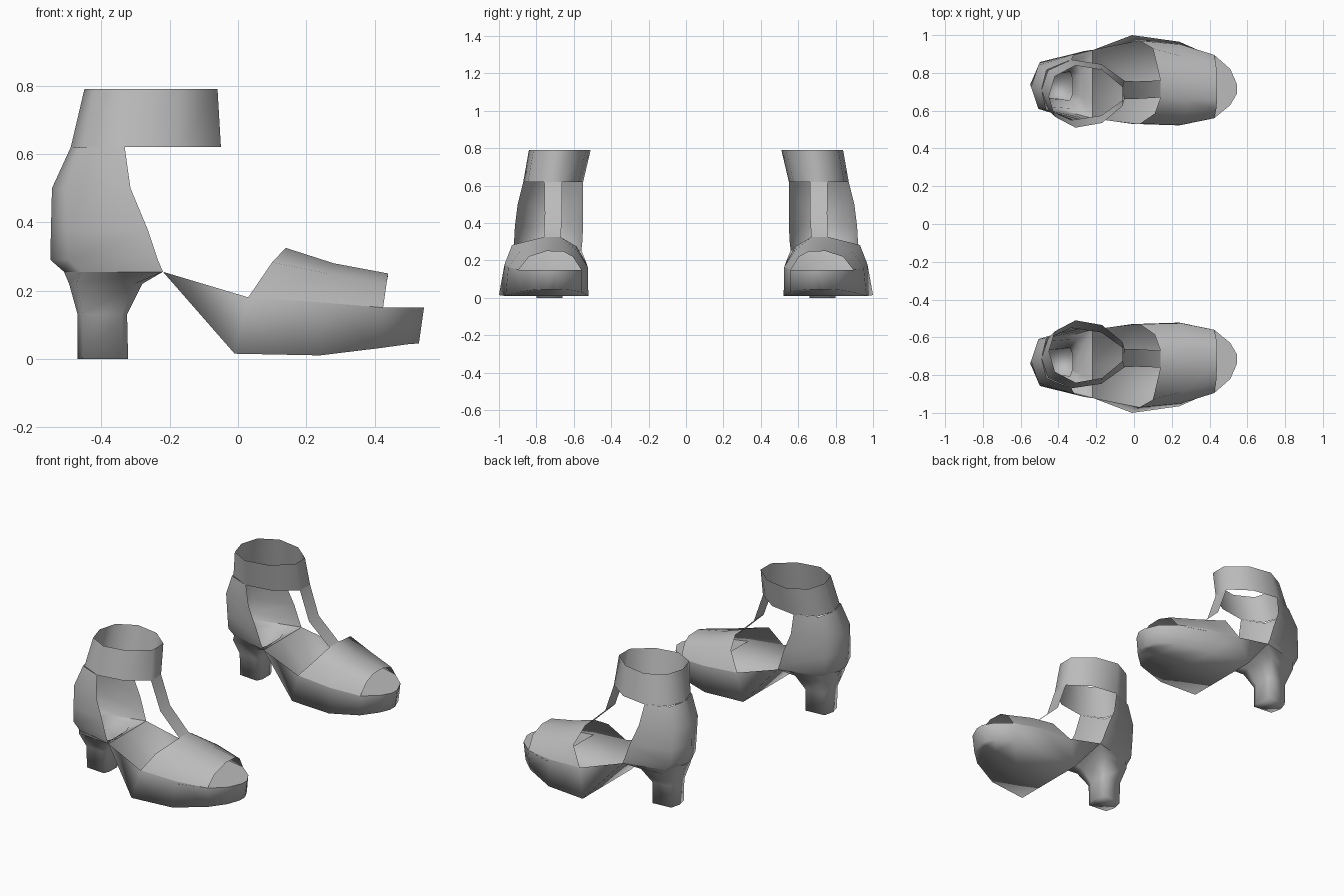
import bpy, bmesh, math

cube = bpy.data.objects.get("Cube")
if cube:
    bpy.data.objects.remove(cube)

grey = bpy.data.materials.new("plain grey")
grey.use_nodes = True
grey.diffuse_color = (0.5, 0.5, 0.5, 1)
grey.node_tree.nodes["Principled BSDF"].inputs["Base Color"].default_value = (0.5, 0.5, 0.5, 1)


def loft(name, rows, closed=False, cap_end=False):
    """Skin a list of point rows, then mirror the part to the second shoe."""
    bm = bmesh.new()
    grid = [[bm.verts.new(p) for p in row] for row in rows]
    n = len(rows[0])
    for a, b in zip(grid, grid[1:]):
        for i in range(n if closed else n - 1):
            j = (i + 1) % n
            bm.faces.new((a[i], a[j], b[j], b[i]))
    if cap_end:
        bm.faces.new(grid[-1])
    bmesh.ops.remove_doubles(bm, verts=bm.verts, dist=0.0005)
    bmesh.ops.recalc_face_normals(bm, faces=bm.faces)
    mesh = bpy.data.meshes.new(name)
    bm.to_mesh(mesh)
    bm.free()
    mesh.materials.append(grey)
    ob = bpy.data.objects.new(name, mesh)
    bpy.context.collection.objects.link(ob)
    bpy.ops.object.select_all(action='DESELECT')
    ob.select_set(True)
    bpy.context.view_layer.objects.active = ob
    bpy.ops.object.shade_smooth_by_angle(angle=math.radians(100))
    mirror = ob.modifiers.new("second shoe", 'MIRROR')
    mirror.use_axis = (False, True, False)
    mirror.use_mirror_merge = False
    return ob


def ring(half, z, back, front, outer, inner, middle=False):
    """Outline at one height, from half a plan shape (u: back to front, v: width)."""
    pts = [(u, -v) for u, v in half] + ([(0, 0)] if middle else []) + [(u, v) for u, v in reversed(half)]
    mid, wide = (outer + inner) / 2, (inner - outer) / 2
    return [(back + u * (front - back), mid + v * wide, z) for u, v in pts]


# Ankle collar: closed band
band = [(1, .3), (.72, .85), (.36, 1), (.08, .65)]
loft("ankle_collar", [ring(band, .79, -.45, -.06, -.84, -.51, True),
                      ring(band, .62, -.49, -.05, -.87, -.55, True)], closed=True)

# Heel counter: shell open to the front
shell = [(1, 1), (.17, .66)]
levels = [(.62, -.49, -.332, -.87, -.55), (.5, -.545, -.315, -.9, -.55),
          (.38, -.548, -.265, -.915, -.55), (.29, -.55, -.235, -.92, -.555),
          (.255, -.51, -.22, -.92, -.56)]
loft("heel_counter", [ring(shell, *lv, middle=True) for lv in levels])

# Hollow block heel with a closed foot
block = [(1, .5), (1, 1), (.17, .66)]
post = [(1, .5), (.9, 1), (.1, .85)]
loft("block_heel", [ring(block, .255, -.51, -.22, -.92, -.56, True),
                    ring(post, .22, -.495, -.28, -.86, -.61, True),
                    ring(post, .13, -.47, -.325, -.805, -.655, True),
                    ring(post, 0, -.47, -.322, -.8, -.66, True)], closed=True, cap_end=True)

# Sole and side walls: rim x, bottom x, rim z, bottom z, outer rim, outer bottom, inner rim, inner bottom
stations = [(-.22, -.22, .255, .255, -.92, -.92, -.56, -.56),
            (.03, -.01, .18, .015, -.97, -1, -.53, -.53),
            (.25, .24, .165, .01, -.95, -.965, -.525, -.522),
            (.425, .42, .15, .032, -.895, -.885, -.56, -.56),
            (.51, .5, .15, .043, -.82, -.815, -.63, -.63),
            (.545, .53, .15, .045, -.74, -.74, -.69, -.69)]
walls = [[(xr, yo, zr), (xb, yob, zb), (xb, (yob + yib) / 2, zb), (xb, yib, zb), (xr, yi, zr)]
         for xr, xb, zr, zb, yo, yob, yi, yib in stations]
loft("sole_and_walls", walls, cap_end=True)

# Vamp: arch over the toes, joined to the wall rims
vamp = [[(.03, -.97, .18), (.1, -.93, .283), (.14, -.76, .325),
         (.14, -.67, .325), (.11, -.585, .275), (.03, -.53, .18)],
        [(.25, -.95, .165), (.265, -.885, .25), (.28, -.75, .28),
         (.28, -.66, .28), (.27, -.58, .25), (.25, -.525, .165)],
        [(.425, -.895, .15), (.435, -.84, .22), (.44, -.745, .25),
         (.44, -.655, .247), (.435, -.605, .22), (.425, -.56, .15)]]
loft("vamp", vamp)

# Instep strap from vamp to collar
strap = [(-.05, -.758, -.662, .62), (.01, -.755, -.662, .45), (.14, -.76, -.67, .325)]
loft("instep_strap", [[(x, a, z), (x, b, z)] for x, a, b, z in strap])

# Flat toe bed inside the open toe
bed = [(s[0], s[4], s[6]) for s in stations[2:]]
loft("toe_bed", [[(x, a, .15), (x, b, .15)] for x, a, b in bed])
